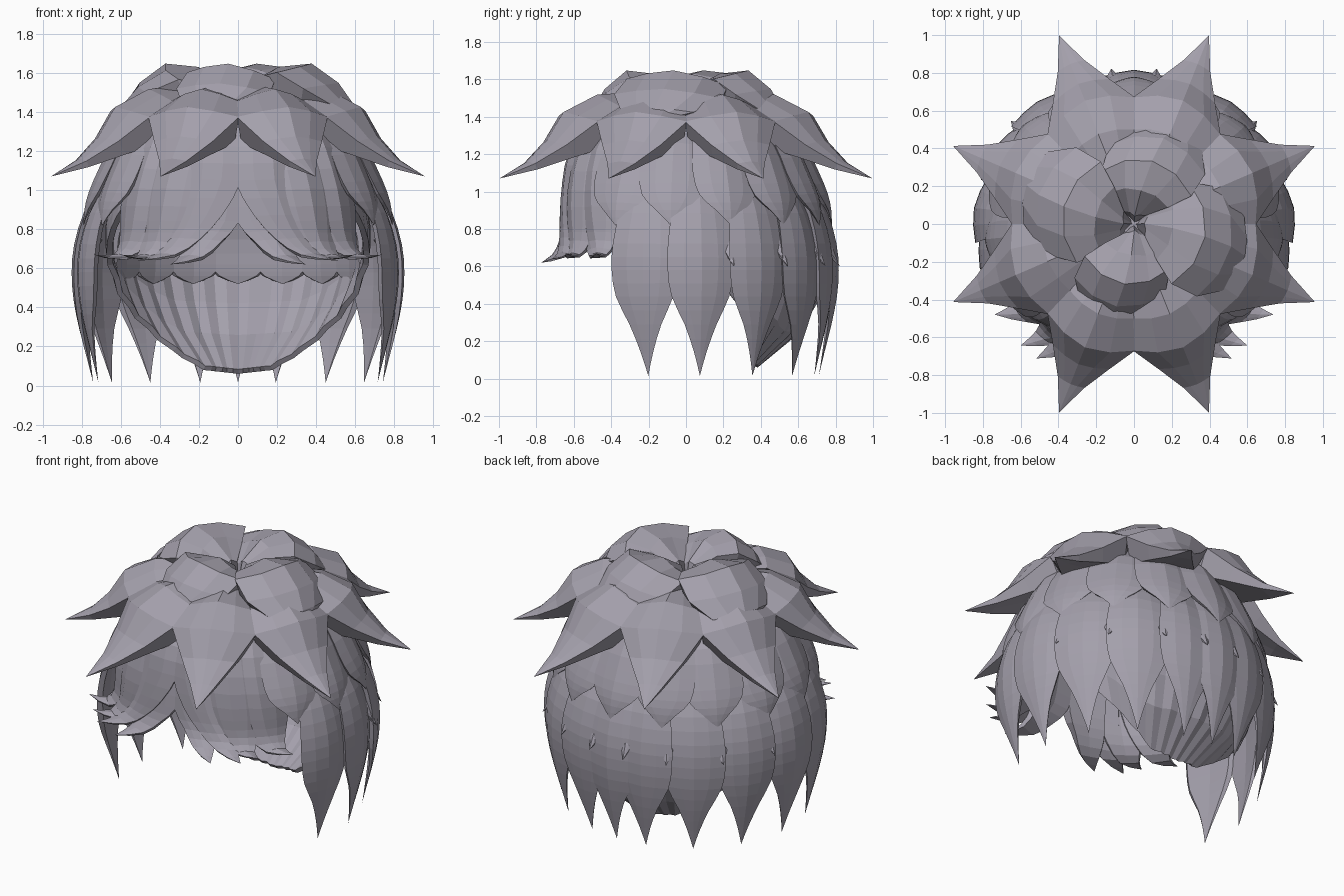
import bpy
import bmesh
from math import sin, cos, radians, sqrt
from mathutils import Vector

if "Cube" in bpy.data.objects:
    bpy.data.objects.remove(bpy.data.objects["Cube"])

hair = bpy.data.materials.new("lavender grey hair")
hair.use_nodes = True
COLOUR = (0.37, 0.35, 0.41, 1)
hair.diffuse_color = COLOUR
hair.node_tree.nodes["Principled BSDF"].inputs["Base Color"].default_value = COLOUR


def finish(name, bm):
    bmesh.ops.remove_doubles(bm, verts=bm.verts, dist=0.0005)
    bmesh.ops.recalc_face_normals(bm, faces=bm.faces)
    mesh = bpy.data.meshes.new(name)
    bm.to_mesh(mesh)
    bm.free()
    mesh.materials.append(hair)
    obj = bpy.data.objects.new(name, mesh)
    bpy.context.collection.objects.link(obj)
    return obj


def polar(azimuth, r, z, sx=1.0):
    """Azimuth in degrees: 0 is the back, 90 the left side, 180 the front."""
    a = radians(azimuth)
    return Vector((r * sin(a) * sx, r * cos(a), z))


def smooth_path(path, steps=2):
    """Catmull-Rom interpolation of (radius, height, half angle, sideways shift)."""
    pts = [Vector(p) for p in path]
    pts = [2 * pts[0] - pts[1]] + pts + [2 * pts[-1] - pts[-2]]
    out = []
    for a, b, c, d in zip(pts, pts[1:], pts[2:], pts[3:]):
        for k in range(steps):
            t = k / steps
            out.append(0.5 * (2 * b + (c - a) * t + (2 * a - 5 * b + 4 * c - d) * t * t
                              + (3 * b - a - 3 * c + d) * t ** 3))
    return out + [pts[-2]]


def lock(name, azimuth, path, bulge=0.03, thick=0.03, tilt=0.0, sx=1.0, side=1, steps=2):
    """A pointed, ridged lock swept along a path; tilt lifts one edge over its neighbour."""
    rings = smooth_path(path, steps)
    widest = max(p[2] for p in rings)
    bm = bmesh.new()
    loops = []
    for i, (r, z, w, shift) in enumerate(rings):
        before, after = rings[max(i - 1, 0)], rings[min(i + 1, len(rings) - 1)]
        dr, dz = after[0] - before[0], after[1] - before[1]
        length = sqrt(dr * dr + dz * dz)
        nr, nz = -dz / length, dr / length
        w = max(w, 0)
        fat = w / widest
        section = [(u, bulge * (1 - abs(u) ** 1.3) + tilt * u) for u in (-1, -0.5, 0, 0.5, 1)]
        section += [(u, tilt * u - thick) for u in (0.9, 0, -0.9)]
        loops.append([bm.verts.new(polar(side * (azimuth + shift + u * w),
                                         max(r + nr * o * fat, 0), z + nz * o * fat, sx))
                      for u, o in section])
    for low, high in zip(loops, loops[1:]):
        for j in range(len(low)):
            k = (j + 1) % len(low)
            bm.faces.new((low[j], low[k], high[k], high[j]))
    bm.faces.new(loops[0])
    return finish(name, bm)


def both_sides(name, azimuth, path, **kw):
    lock("left_" + name, azimuth, path, side=1, **kw)
    lock("right_" + name, azimuth, path, side=-1, **kw)


# Scalp shell, open towards the face and reaching lowest at the nape
EDGE = ((0, 0.06), (35, 0.08), (50, 0.17), (75, 0.42), (95, 0.68), (120, 0.95), (180, 1.0))


def scalp_edge(a):
    for (a0, z0), (a1, z1) in zip(EDGE, EDGE[1:]):
        if a <= a1:
            return z0 + (z1 - z0) * (a - a0) / (a1 - a0)


bm = bmesh.new()
SEG, ROWS, MID, TALL = 64, 12, 0.76, 0.68
grid = []
for s in range(SEG):
    az = 360 * s / SEG
    low = scalp_edge(min(az, 360 - az))
    column = []
    for row in range(ROWS + 1):
        z = low + (MID + TALL - low) * (1 - (1 - row / ROWS) ** 1.6)
        flute = 0.015 * (s % 2) * (z < 0.6)
        r = 0.68 * sqrt(max(0, 1 - ((z - MID) / (TALL + 0.09 * (z < MID))) ** 2)) - flute
        back = 0.1 * max(0, min(1, (1.2 - z) / 0.6))
        column.append(bm.verts.new(polar(az, r, z) + Vector((0, back, 0))))
    grid.append(column)
for s in range(SEG):
    a, b = grid[s], grid[(s + 1) % SEG]
    for row in range(ROWS):
        bm.faces.new((a[row], b[row], b[row + 1], a[row + 1]))
scalp = finish("scalp_shell", bm)
shell = scalp.modifiers.new("thickness", 'SOLIDIFY')
shell.thickness = 0.03

# Scalloped lining inside the back of the head
LINING = ((0.62, 0.95, 13, 0), (0.665, 0.75, 13, 0), (0.675, 0.62, 12.5, 0), (0.675, 0.56, 9, 0),
          (0.67, 0.52, 0, 0))
for n in range(7):
    lock("lining_lock_%d" % (n + 1), 20 * (n - 3), LINING, bulge=0.01, thick=0.02)

# Long lower locks round the back and sides
LONG = ((0.66, 1.02, 11, 0), (0.735, 0.88, 12, 0), (0.78, 0.72, 13, 0), (0.792, 0.58, 13, 0),
        (0.785, 0.44, 11.5, 0), (0.765, 0.29, 6.5, 0), (0.735, 0.14, 2.6, 0), (0.71, 0.015, 0, 0))
lock("nape_lock", 0, LONG, bulge=0.025)
for n, az in enumerate((15, 37, 60, 84, 106.5)):
    both_sides("long_lock_%d" % (n + 1), az, LONG, bulge=0.02, tilt=0.015, sx=1.05)

# Small tufts poking out between the long locks
TUFT = ((0.74, 0.76, 3.5, 0), (0.785, 0.68, 2.5, 0), (0.83, 0.6, 0, 0))
for n, az in enumerate((8, 26, 49, 72)):
    both_sides("tuft_%d" % (n + 1), az, TUFT, bulge=0.02, sx=1.04, steps=1)

# Middle layer with a jagged hem lying over the long locks
MIDDLE = ((0.45, 1.40, 14, 0), (0.60, 1.25, 15, 0), (0.68, 1.1, 15, 0), (0.735, 0.98, 12.5, 0),
          (0.765, 0.90, 6, 0), (0.78, 0.82, 0, 0))
lock("back_middle_lock", 0, MIDDLE)
for n, az in enumerate((24, 48, 72, 96, 119)):
    both_sides("middle_lock_%d" % (n + 1), az, MIDDLE, bulge=0.025, tilt=0.012, sx=1.02)

# Fringe parted in the centre, tips flicking out to the sides
UNDER = ((0.46, 1.38, 14, 3), (0.59, 1.2, 14, 3), (0.63, 1.0, 14, 2), (0.65, 0.84, 12.5, 1),
         (0.68, 0.74, 9, -3), (0.74, 0.66, 5, -6), (0.85, 0.62, 0, -11))
OVER = ((0.48, 1.42, 18, 0), (0.61, 1.22, 18, 0), (0.65, 1.05, 17.5, 0), (0.68, 0.87, 13, -4),
        (0.705, 0.75, 9, -9), (0.76, 0.67, 5, -14), (0.88, 0.64, 0, -20))
OUTER = ((0.48, 1.40, 14, 4), (0.61, 1.2, 15, 4), (0.67, 1.0, 15, 2), (0.69, 0.84, 13, 0),
         (0.71, 0.73, 9, -2), (0.77, 0.66, 4.5, -5), (0.88, 0.67, 0, -10))
both_sides("under_fringe", 167, UNDER, thick=0.06)
both_sides("over_fringe", 164, OVER, thick=0.06)
both_sides("inner_fringe", 147, OUTER, bulge=0.045, thick=0.05, tilt=-0.01)
both_sides("outer_fringe", 133, OUTER, bulge=0.05, thick=0.05, tilt=-0.01)

# Ring of eight outward spikes with deep undersides
SPIKE = ((0.28, 1.47, 23, 0), (0.50, 1.455, 23.5, 0), (0.67, 1.375, 23, 0), (0.78, 1.25, 12.5, 0),
         (0.91, 1.15, 5, 0), (1.08, 1.07, 0, 0))
for n in range(8):
    lock("crown_spike_%d" % (n + 1), 22.5 + 45 * n, SPIKE, bulge=0.065, thick=0.17, sx=0.96, steps=1)

# Swirl of four broad petals around the whorl
PETAL = ((0.03, 1.38, 46, -16), (0.10, 1.49, 50, -10), (0.23, 1.565, 52, -2), (0.37, 1.585, 48, 2),
         (0.50, 1.51, 36, 5), (0.59, 1.43, 20, 8), (0.64, 1.37, 0, 10))
for n, (az, size) in enumerate(((187, 0.83), (98, 1.0), (14, 0.9), (-78, 1.0))):
    path = [(r * size, z, w, s) for r, z, w, s in PETAL]
    lock("whorl_petal_%d" % (n + 1), az, path, bulge=0.07, thick=0.12, tilt=0.02, steps=1)
